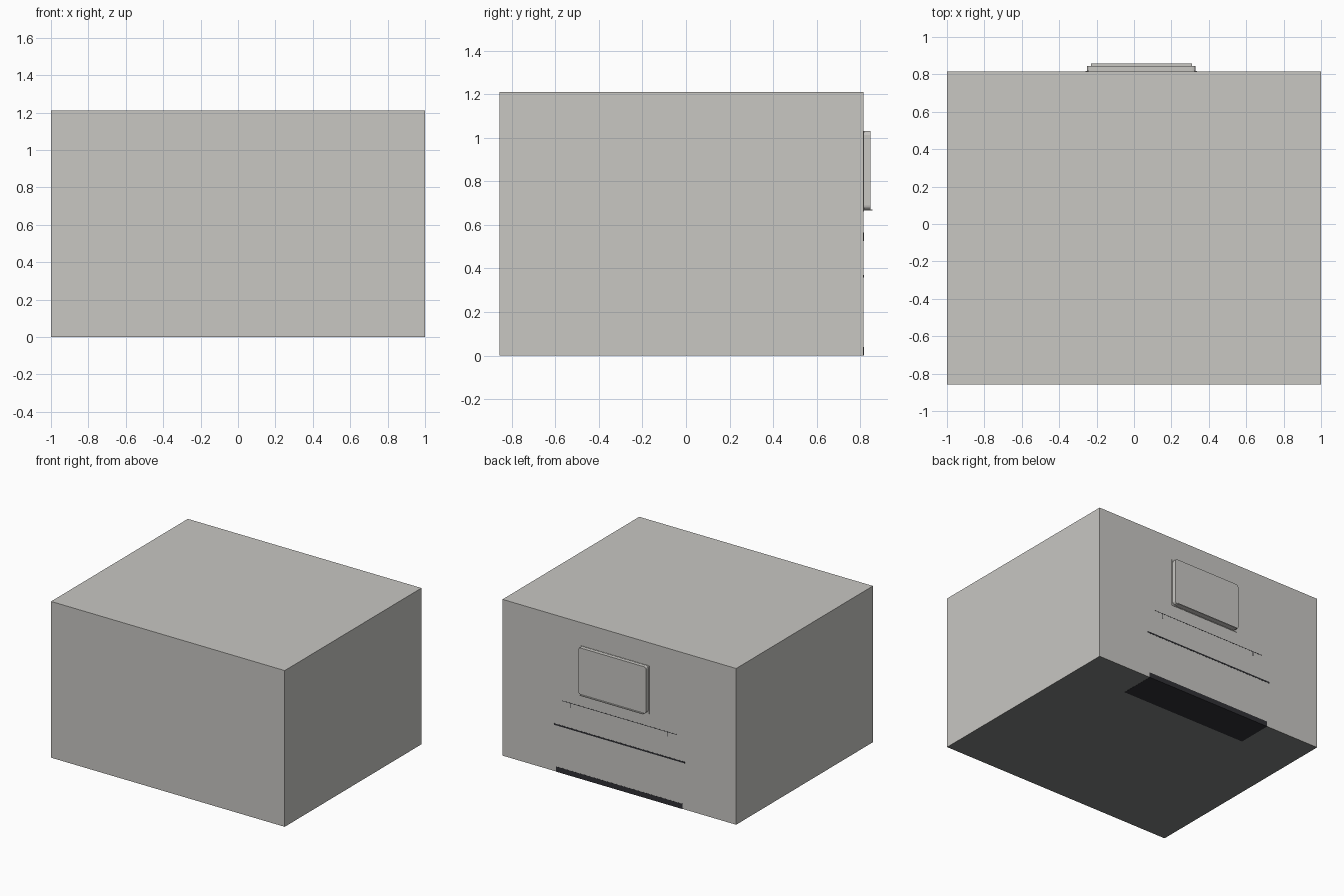
import bpy, bmesh

if "Cube" in bpy.data.objects:
    bpy.data.objects.remove(bpy.data.objects["Cube"])


def material(name, rgb):
    m = bpy.data.materials.new(name)
    m.diffuse_color = (*rgb, 1)
    m.use_nodes = True
    m.node_tree.nodes["Principled BSDF"].inputs["Base Color"].default_value = m.diffuse_color
    return m


WALL = material("warm_grey_wall", (0.58, 0.57, 0.545))
FLOOR = material("dark_grey_floor", (0.21, 0.22, 0.215))
BLACK = material("near_black", (0.03, 0.03, 0.036))


def finish(name, bm, *mats):
    bmesh.ops.recalc_face_normals(bm, faces=bm.faces)
    me = bpy.data.meshes.new(name)
    bm.to_mesh(me)
    bm.free()
    for m in mats:
        me.materials.append(m)
    ob = bpy.data.objects.new(name, me)
    bpy.context.collection.objects.link(ob)
    return ob


def box_bm(lo, hi):
    bm = bmesh.new()
    bmesh.ops.create_cube(bm, size=1)
    for v in bm.verts:
        v.co = [(a + b) / 2 + c * (b - a) for a, b, c in zip(lo, hi, v.co)]
    return bm


def box(name, lo, hi, mat):
    return finish(name, box_bm(lo, hi), mat)


BACK = 0.815

# Closed room shell: grey walls and ceiling, darker floor
bm = box_bm((-1, -0.857, 0.001), (1, BACK, 1.21))
bm.normal_update()
for f in bm.faces:
    f.material_index = 1 if f.normal.z < -0.5 else 0
room = finish("room_shell", bm, WALL, FLOOR)
shell = room.modifiers.new("wall_thickness", "SOLIDIFY")
shell.thickness = 0.012
shell.offset = -1

# Window casing standing out of the back wall, with small rounded corners
bm = box_bm((-0.25, BACK - 0.012, 0.67), (0.33, 0.846, 1.03))
corners = [e for e in bm.edges
           if abs(e.verts[0].co.y - e.verts[1].co.y) > 0.01]
bmesh.ops.bevel(bm, geom=corners, offset=0.018, segments=3,
                profile=0.5, affect="EDGES")
finish("window_casing", bm, WALL)

# Thin flange and sill lip of the window
box("window_flange", (-0.258, BACK - 0.005, 0.662), (0.338, BACK + 0.003, 1.032), WALL)
box("window_sill", (-0.23, BACK, 0.665), (0.31, 0.857, 0.671), WALL)

# Low cabinet inside, whose dark edges show through the back wall and floor
EDGE = BACK + 0.001
box("cabinet_base", (-0.54, 0.54, 0), (0.54, EDGE, 0.04), BLACK)
box("cabinet_top", (-0.56, 0.52, 0.358), (0.56, EDGE, 0.37), BLACK)
for side in (-1, 1):
    x = side * 0.52
    box("cabinet_side", (x - 0.02, 0.54, 0.04), (x + 0.02, 0.80, 0.358), BLACK)
box("shelf_edge", (-0.49, 0.70, 0.56), (0.49, EDGE, 0.564), BLACK)
for x in (-0.41, 0.42):
    box("shelf_bracket", (x - 0.003, 0.70, 0.525), (x + 0.003, EDGE, 0.56), BLACK)
